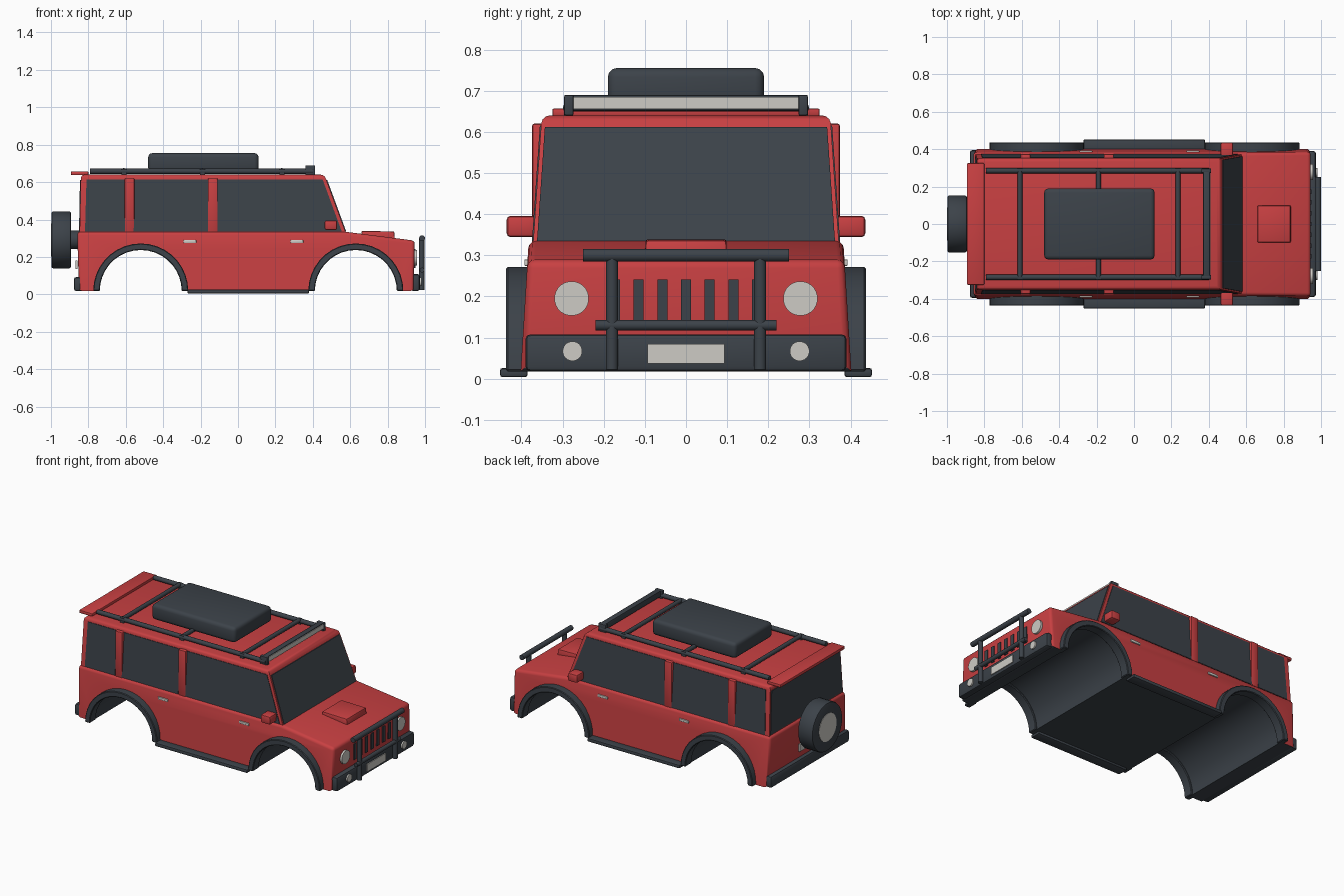
import bpy, bmesh, math
from mathutils import Vector

if "Cube" in bpy.data.objects:
    bpy.data.objects.remove(bpy.data.objects["Cube"])


def material(name, rgb):
    m = bpy.data.materials.new(name)
    m.diffuse_color = (*rgb, 1)
    m.use_nodes = True
    m.node_tree.nodes["Principled BSDF"].inputs["Base Color"].default_value = m.diffuse_color
    return m


RED = material("red paint", (0.578, 0.051, 0.054))
DARK = material("dark trim", (0.045, 0.055, 0.067))
LIGHT = material("pale grey", (0.61, 0.597, 0.56))


def finish(name, bm, mats, bevel=0.0, segs=2, keep=None, paint=None):
    """Bevel sharp edges, paint faces by rule and add the object."""
    bmesh.ops.recalc_face_normals(bm, faces=bm.faces)
    if bevel:
        edges = [e for e in bm.edges if e.calc_face_angle(0) > 0.6
                 and (keep is None or all(keep(v.co) for v in e.verts))]
        bmesh.ops.bevel(bm, geom=edges, offset=bevel, segments=segs,
                        profile=0.5, affect='EDGES', clamp_overlap=True)
    bm.normal_update()
    if paint:
        for f in bm.faces:
            f.material_index = paint(f)
    me = bpy.data.meshes.new(name)
    bm.to_mesh(me)
    bm.free()
    for m in mats:
        me.materials.append(m)
    me.shade_smooth()
    me.set_sharp_from_angle(angle=math.radians(32))
    ob = bpy.data.objects.new(name, me)
    bpy.context.collection.objects.link(ob)
    return ob


def slab(name, a, b, mat, **kw):
    """Solid between two matching loops of points."""
    bm = bmesh.new()
    va, vb = [bm.verts.new(p) for p in a], [bm.verts.new(p) for p in b]
    bm.faces.new(va)
    bm.faces.new(vb[::-1])
    n = len(a)
    for i in range(n):
        j = (i + 1) % n
        bm.faces.new((va[i], vb[i], vb[j], va[j]))
    return finish(name, bm, mat if isinstance(mat, list) else [mat], **kw)


def box(name, x, y, z, mat, bevel=0.0, **kw):
    a = [(x[0], y[0], z[0]), (x[1], y[0], z[0]), (x[1], y[1], z[0]), (x[0], y[1], z[0])]
    return slab(name, a, [(p[0], p[1], z[1]) for p in a], mat, bevel=bevel, **kw)


def rod(name, p, q, r, mat, sides=16, bevel=0.0):
    p, q = Vector(p), Vector(q)
    rot = (q - p).to_track_quat('Z', 'Y')
    ring = [rot @ Vector((r * math.cos(t), r * math.sin(t), 0))
            for t in (math.tau * (i + 0.5) / sides for i in range(sides))]
    return slab(name, [p + v for v in ring], [q + v for v in ring], mat, bevel=bevel)


def side_prism(name, prof, half, mat, **kw):
    return slab(name, [(x, -half(z), z) for x, z in prof],
                [(x, half(z), z) for x, z in prof], mat, **kw)


# lower body with wheel arches
ARCHES, ZC = (-0.52, 0.63), 0.018


def arc(cx, r, n=18):
    return [(cx - r * math.cos(math.pi * i / n), ZC + r * math.sin(math.pi * i / n))
            for i in range(n + 1)]


def body_half(z):
    return 0.403 - 0.062 * z


def body_paint(f):
    c = f.calc_center_median()
    in_arch = any(math.hypot(c.x - a, c.z - ZC) < 0.229 for a in ARCHES)
    return 1 if f.normal.z < -0.5 or (in_arch and abs(f.normal.y) < 0.5) else 0


body = [(-0.85, ZC)] + arc(ARCHES[0], 0.228) + arc(ARCHES[1], 0.228)
body += [(0.94, ZC), (0.945, 0.287), (0.57, 0.335), (-0.86, 0.335)]
side_prism("body", body, body_half, [RED, DARK], bevel=0.018, segs=3, paint=body_paint,
           keep=lambda c: c.z > 0.26 or c.x > 0.9 or c.x < -0.8)


# cabin
def cab_half(z):
    return 0.394 - 0.068 * z


side_prism("cabin", [(-0.847, 0.32), (0.58, 0.32), (0.462, 0.64), (-0.84, 0.64)],
           cab_half, RED, bevel=0.02, segs=3, keep=lambda c: c.z > 0.6)

# glass plates
windows = {"rear_quarter_window": [(-0.818, 0.335), (-0.605, 0.335), (-0.605, 0.615), (-0.81, 0.615)],
           "rear_door_window": [(-0.56, 0.335), (-0.16, 0.335), (-0.16, 0.615), (-0.56, 0.615)],
           "front_door_window": [(-0.11, 0.335), (0.555, 0.335), (0.452, 0.615), (-0.11, 0.615)]}
for s, tag in ((-1, "right"), (1, "left")):
    for name, poly in windows.items():
        slab(f"{name}_{tag}", [(x, s * (cab_half(z) - 0.003), z) for x, z in poly],
             [(x, s * (cab_half(z) + 0.003), z) for x, z in poly], DARK)


def cross_glass(name, x0, z0, x1, z1, d):
    a = [(x0, -0.362, z0), (x0, 0.362, z0), (x1, 0.343, z1), (x1, -0.343, z1)]
    slab(name, a, [(x + d, y, z) for x, y, z in a], DARK)


cross_glass("windscreen", 0.572, 0.335, 0.47, 0.612, 0.007)
cross_glass("rear_window", -0.843, 0.34, -0.838, 0.612, -0.007)

# parts mirrored on both sides
for s, tag in ((-1, "right"), (1, "left")):
    def ys(a, b):
        return tuple(sorted((s * a, s * b)))

    for cx, end in zip(ARCHES, ("rear", "front")):
        loop = arc(cx, 0.254) + arc(cx, 0.219)[::-1]
        slab(f"{end}_wheel_flare_{tag}", [(x, s * 0.375, z) for x, z in loop],
             [(x, s * 0.437, z) for x, z in loop], DARK, bevel=0.004, segs=1)
    box(f"side_step_{tag}", (-0.27, 0.38), ys(0.385, 0.452), (0.004, 0.026), DARK, 0.006)
    for x, n in ((-0.58, "rear"), (-0.135, "centre")):
        box(f"{n}_pillar_{tag}", (x - 0.026, x + 0.026), ys(0.33, 0.374), (0.325, 0.62), RED, 0.006)
    box(f"mirror_{tag}", (0.463, 0.53), ys(0.355, 0.436), (0.344, 0.396), RED, 0.01)
    for x, n in ((-0.257, "rear"), (0.315, "front")):
        box(f"{n}_door_handle_{tag}", (x - 0.034, x + 0.034), ys(0.375, 0.393), (0.274, 0.29), LIGHT, 0.003)
    # lamps
    rod(f"headlight_{tag}", (0.93, s * 0.278, 0.195), (0.956, s * 0.278, 0.195), 0.042, LIGHT, 24)
    rod(f"fog_light_{tag}", (0.96, s * 0.276, 0.067), (0.981, s * 0.276, 0.067), 0.024, LIGHT, 20)
    # roof rack side rail and bull bar upright
    rod(f"rack_rail_{tag}", (-0.79, s * 0.285, 0.658), (0.40, s * 0.285, 0.658), 0.014, DARK)
    for x in (-0.61, -0.19, 0.235):
        box(f"rack_foot_{tag}", (x - 0.013, x + 0.013), ys(0.275, 0.297), (0.63, 0.67), DARK)
    rod(f"bull_bar_upright_{tag}", (0.982, s * 0.18, 0.022), (0.982, s * 0.18, 0.3), 0.015, DARK)
    box(f"light_bar_end_{tag}", (0.36, 0.413), ys(0.273, 0.296), (0.64, 0.69), DARK, 0.004)

# roof rack crossbars, light bar and cargo box
for x in (-0.61, -0.19, 0.235):
    rod("rack_crossbar", (x, -0.285, 0.662), (x, 0.285, 0.662), 0.013, DARK)
box("light_bar", (0.37, 0.406), (-0.29, 0.29), (0.652, 0.69), DARK, 0.004)
box("light_bar_lens", (0.404, 0.41), (-0.274, 0.274), (0.656, 0.685), LIGHT)
box("cargo_box", (-0.48, 0.11), (-0.19, 0.19), (0.655, 0.755), DARK, 0.022, segs=3)

# rear spoiler and bonnet scoop
box("spoiler", (-0.893, -0.80), (-0.325, 0.325), (0.637, 0.657), RED, 0.005)
slab("bonnet_scoop", [(0.66, -0.1, 0.30), (0.84, -0.1, 0.28), (0.84, 0.1, 0.28), (0.66, 0.1, 0.30)],
     [(0.66, -0.098, 0.339), (0.835, -0.098, 0.336), (0.835, 0.098, 0.336), (0.66, 0.098, 0.339)],
     RED, bevel=0.006)

# grille slots
for i in range(-3, 4):
    y = i * 0.0575
    box("grille_slot", (0.94, 0.949), (y - 0.012, y + 0.012), (0.14, 0.241), DARK)

# bumpers, plates and bull bar
box("front_bumper", (0.925, 0.972), (-0.39, 0.39), (0.018, 0.108), DARK, 0.012)
box("front_plate", (0.968, 0.977), (-0.094, 0.094), (0.037, 0.085), LIGHT)
box("rear_bumper", (-0.877, -0.825), (-0.395, 0.395), (0.018, 0.092), DARK, 0.012)
box("rear_plate", (-0.868, -0.86 + 0.001), (-0.094, 0.094), (0.135, 0.182), LIGHT)
rod("bull_bar_top", (0.984, -0.25, 0.3), (0.984, 0.25, 0.3), 0.016, DARK)
rod("bull_bar_middle", (0.984, -0.22, 0.13), (0.984, 0.22, 0.13), 0.013, DARK)

# spare wheel
rod("spare_tyre", (-0.998, 0, 0.291), (-0.893, 0, 0.291), 0.153, DARK, 32, bevel=0.01)
rod("spare_mount", (-0.9, 0, 0.291), (-0.84, 0, 0.291), 0.05, DARK)
rod("spare_hub", (-1.0, 0, 0.291), (-0.99, 0, 0.291), 0.088, LIGHT, 28)
